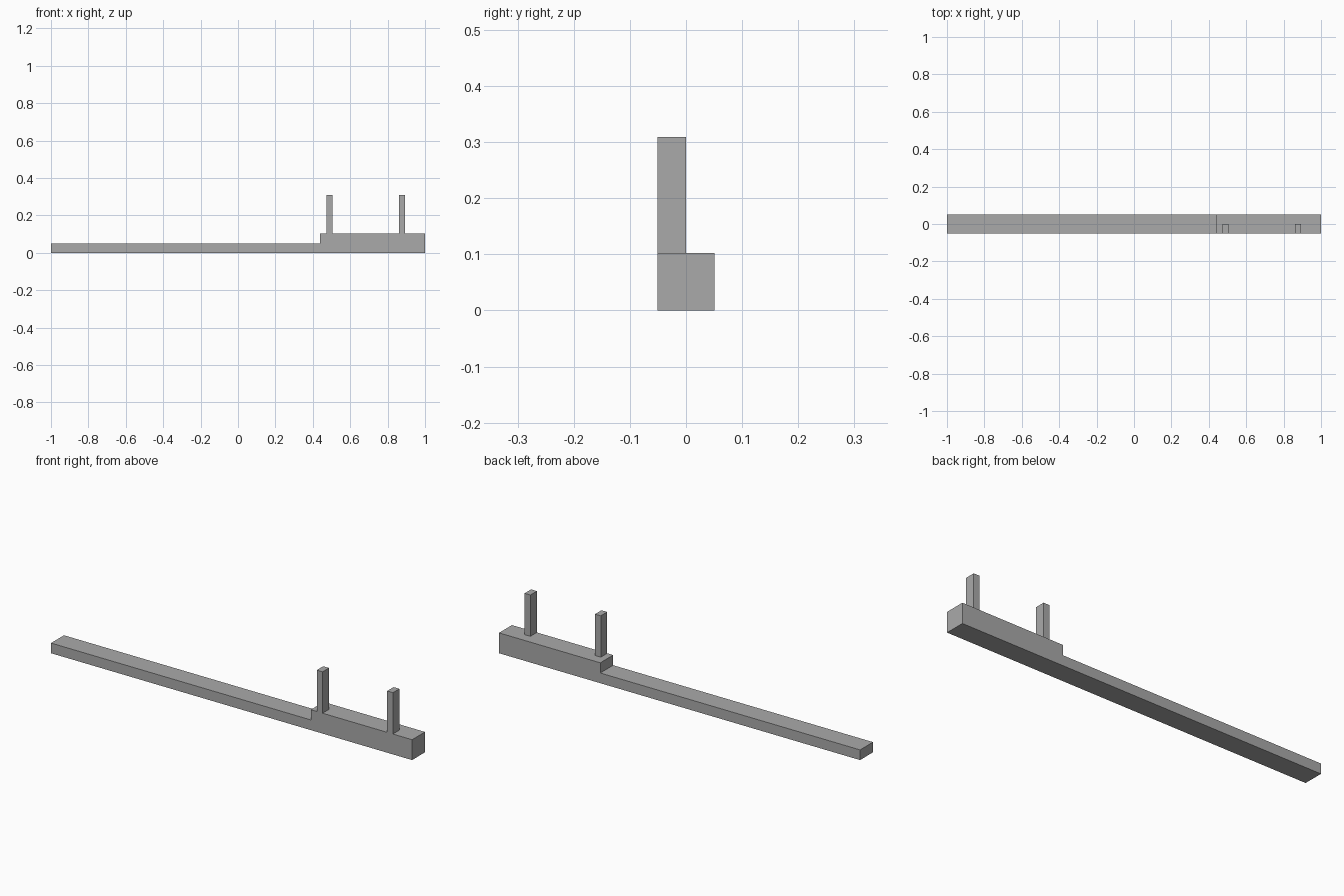
import bpy
import bmesh

cube = bpy.data.objects.get("Cube")
if cube:
    bpy.data.objects.remove(cube, do_unlink=True)

# Plain grey for every part
grey = bpy.data.materials.new("plain grey")
grey.use_nodes = True
colour = (0.4, 0.4, 0.4, 1)
grey.diffuse_color = colour
grey.node_tree.nodes["Principled BSDF"].inputs["Base Color"].default_value = colour

HALF = 0.051   # half depth of the beam
LOW = 0.051    # height of the long thin section
HIGH = 0.102   # height of the thick section
STEP = 0.439   # where the thick section starts
TOP = 0.309    # top of the posts


def extrude_profile(name, profile, y_front, y_back):
    """Extrude an (x, z) outline from front to back."""
    bm = bmesh.new()
    face = bm.faces.new([bm.verts.new((x, y_front, z)) for x, z in profile])
    grown = bmesh.ops.extrude_face_region(bm, geom=[face])["geom"]
    moved = [v for v in grown if isinstance(v, bmesh.types.BMVert)]
    bmesh.ops.translate(bm, verts=moved, vec=(0, y_back - y_front, 0))
    bmesh.ops.recalc_face_normals(bm, faces=bm.faces)
    mesh = bpy.data.meshes.new(name)
    bm.to_mesh(mesh)
    bm.free()
    mesh.materials.append(grey)
    obj = bpy.data.objects.new(name, mesh)
    bpy.context.collection.objects.link(obj)
    return obj


# Stepped beam
extrude_profile("stepped_beam", [(-1, 0), (1, 0), (1, HIGH), (STEP, HIGH),
                                 (STEP, LOW), (-1, LOW)], -HALF, HALF)

# Two upright posts, flush with the front of the beam
for name, x in (("inner_post", 0.472), ("outer_post", 0.862)):
    right = x + 0.032
    extrude_profile(name, [(x, HIGH), (right, HIGH), (right, TOP), (x, TOP)],
                    -HALF, 0)
